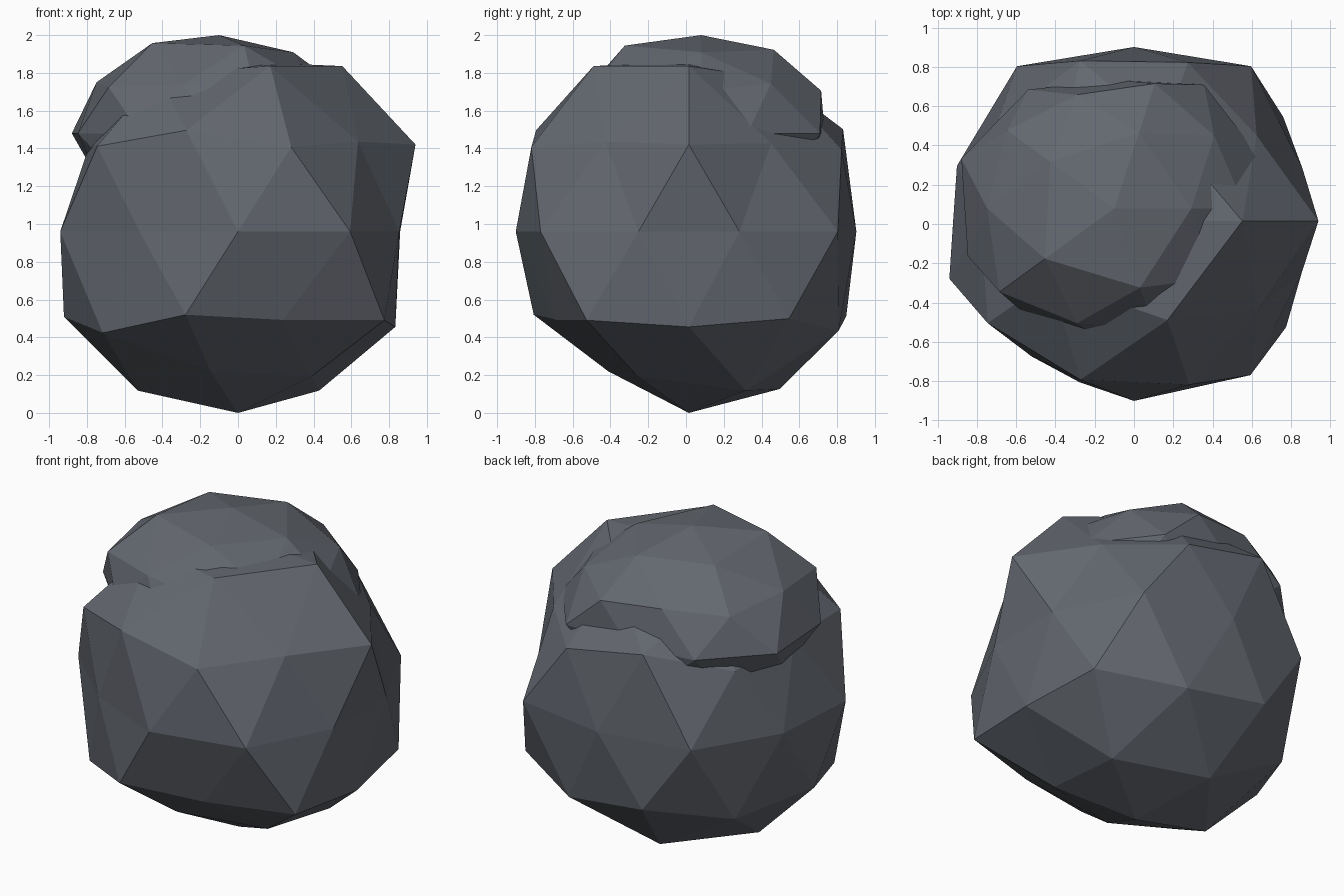
import bpy, bmesh, math

stone = bpy.data.materials.new("dark slate grey")
stone.diffuse_color = (0.125, 0.137, 0.16, 1)


def boulder(name, center, scale, bumps):
    """Low-poly icosphere whose vertices, ordered by height then by angle,
    are pushed in or out by the bump factors."""
    bm = bmesh.new()
    bmesh.ops.create_icosphere(bm, subdivisions=2, radius=1)

    def order(v):
        angle = round(math.degrees(math.atan2(v.co.y, v.co.x))) % 360
        return (round(v.co.z, 2), angle)

    for v, f in zip(sorted(bm.verts, key=order), bumps):
        v.co = [c + s * f * p for c, s, p in zip(center, scale, v.co)]
    mesh = bpy.data.meshes.new(name)
    bm.to_mesh(mesh)
    bm.free()
    mesh.materials.append(stone)
    obj = bpy.data.objects.new(name, mesh)
    bpy.context.collection.objects.link(obj)
    return obj


# Large main boulder: one row per ring of vertices, bottom to top
boulder("main_boulder", (0, 0.015, 0.96), (1.02, 0.98, 1.0), [
    0.96,
    0.99, 0.98, 0.99, 0.87, 0.90,
    0.96, 1.00, 1.00, 1.02, 0.89,
    1.03, 1.00, 1.01, 0.985, 1.05,
    0.885, 0.995, 0.905, 0.995, 0.93, 0.97, 0.87, 0.935, 0.99, 0.88,
    1.03, 0.97, 0.95, 1.01, 1.00,
    0.89, 1.03, 0.90, 1.02, 0.905,
    1.03, 0.95, 0.90, 0.98, 1.03,
    0.90])

# Smaller flattened boulder sunk into the top
boulder("top_boulder", (-0.1, 0.08, 1.48), (0.77, 0.77, 0.52), [
    0.95,
    0.95, 0.95, 0.95, 0.95, 0.95,
    0.95, 0.90, 0.95, 0.95, 0.95,
    0.95, 0.90, 0.95, 0.95, 0.95,
    1.03, 1.01, 0.85, 0.97, 1.065, 1.02, 0.92, 0.93, 0.95, 0.95,
    0.97, 0.97, 0.98, 1.05, 0.93,
    0.96, 0.93, 0.99, 0.94, 0.93,
    0.97, 1.00, 1.00, 1.08, 1.05,
    1.00])
